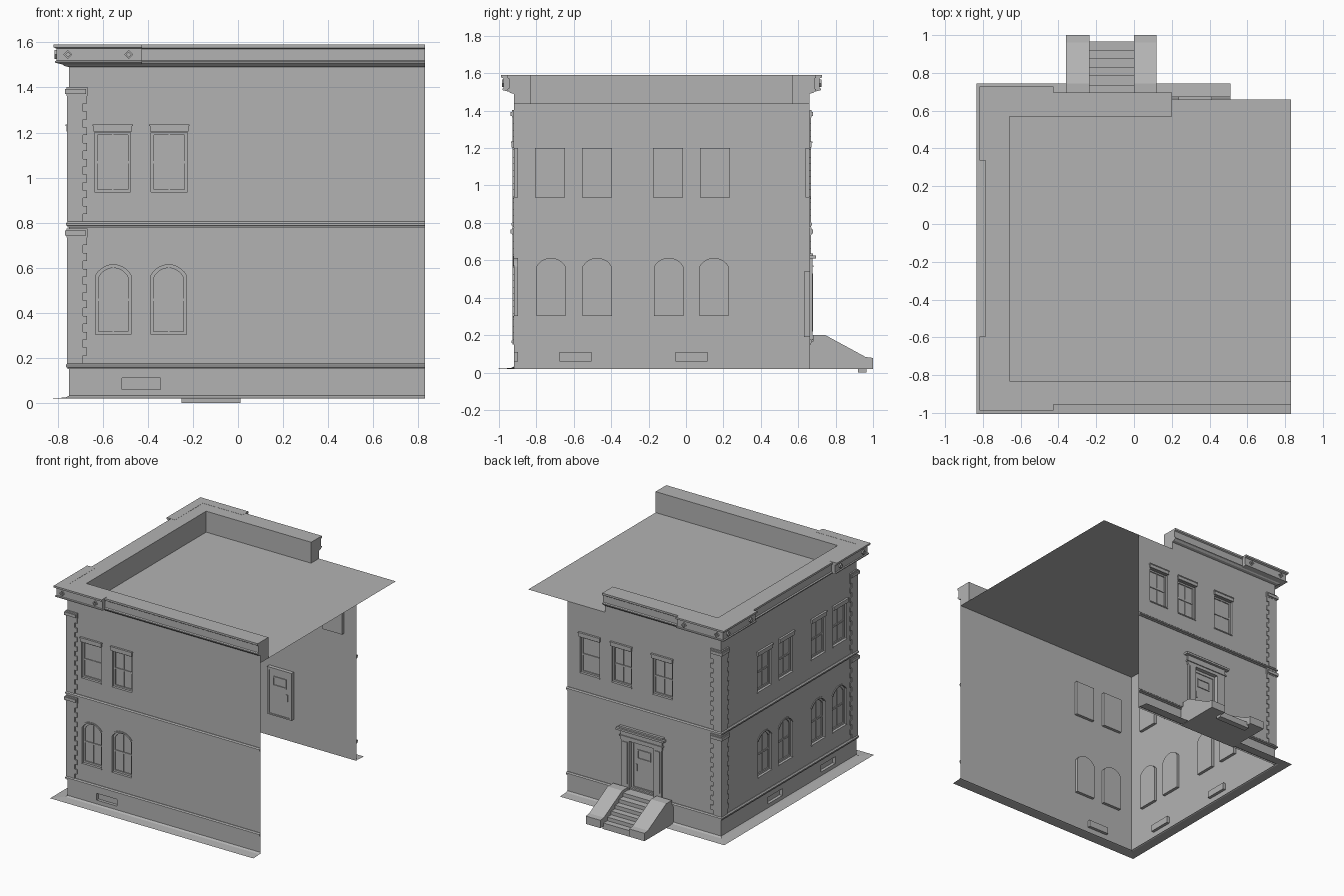
import bpy, bmesh, math
from mathutils import Vector

if "Cube" in bpy.data.objects:
    bpy.data.objects.remove(bpy.data.objects["Cube"])

grey = bpy.data.materials.new("plain_grey")
grey.use_nodes = True
COLOUR = (0.45, 0.45, 0.45, 1)
grey.diffuse_color = COLOUR
grey.node_tree.nodes["Principled BSDF"].inputs["Base Color"].default_value = COLOUR

# Outer limits of the wall sheets
X0, X1, XB = -0.75, 0.83, 0.51
Y0, Y1 = -0.92, 0.66
GROUND, ROOF = 0.02, 1.435

# Wall frames: u runs along the wall, v is height, d is distance outward
WALLS = {
    "front": lambda u, v, d: Vector((u, Y0 - d, v)),
    "side": lambda u, v, d: Vector((X0 - d, u, v)),
    "back": lambda u, v, d: Vector((u, Y1 + d, v)),
}


def finish(name, bm, outward=None):
    bmesh.ops.recalc_face_normals(bm, faces=bm.faces[:])
    if outward and sum(f.normal.dot(outward) * f.calc_area() for f in bm.faces) < 0:
        bmesh.ops.reverse_faces(bm, faces=bm.faces[:])
    mesh = bpy.data.meshes.new(name)
    bm.to_mesh(mesh)
    bm.free()
    mesh.materials.append(grey)
    ob = bpy.data.objects.new(name, mesh)
    bpy.context.collection.objects.link(ob)
    return ob


def loft(bm, rings, closed=True, cap=True):
    """Join successive rows of points with quads."""
    rows = [[bm.verts.new(p) for p in r] for r in rings]
    n = len(rows[0])
    for a, b in zip(rows, rows[1:]):
        for i in range(n if closed else n - 1):
            j = (i + 1) % n
            bm.faces.new((a[i], a[j], b[j], b[i]))
    if cap and closed:
        bm.faces.new(rows[0])
        bm.faces.new(rows[-1][::-1])


def sweep(bm, profile, path, closed=True):
    """Sweep a (distance, height) profile along (x, y, normal x, normal y) stops."""
    loft(bm, [[(x + nx * d, y + ny * d, z) for d, z in profile]
              for x, y, nx, ny in path], closed)


def box(bm, P, u0, u1, v0, v1, d0, d1):
    loft(bm, [[P(u, v, d) for u, v in ((u0, v0), (u1, v0), (u1, v1), (u0, v1))]
              for d in (d0, d1)])


def prism(bm, pts, x0, x1):
    loft(bm, [[(x, y, z) for y, z in pts] for x in (x0, x1)])


def around(end):
    return [(X1, Y0, 0, -1), (X0, Y0, -1, -1), (X0, Y1, -1, 1), (end, Y1, 0, 1)]


def corner(back, along_u, along_v):
    """L-shaped path round one of the two closed corners."""
    y, s = (Y1, 1) if back else (Y0, -1)
    return [(X0 + along_u, y, 0, s), (X0, y, -1, s), (X0, y - s * along_v, -1, 0)]


def rect(d0, d1, z0, z1):
    return [(d0, z0), (d1, z0), (d1, z1), (d0, z1)]


def outline(c, w, v0, v1, arch=0.0):
    """Opening outline, with an optional segmental arch."""
    h = w / 2
    pts = [(c - h, v0), (c + h, v0)]
    if not arch:
        return pts + [(c + h, v1), (c - h, v1)]
    r = (h * h + arch * arch) / (2 * arch)
    a = math.asin(h / r)
    for i in range(11):
        t = a - 2 * a * i / 10
        pts.append((c + r * math.sin(t), v1 - r + r * math.cos(t)))
    return pts


def strip(bm, P, outer, inner, d0, d1, closed=True):
    """Flat moulding between two matching outlines."""
    rows = [[P(*o, d0), P(*o, d1), P(*i, d1), P(*i, d0)] for o, i in zip(outer, inner)]
    if closed:
        rows.append(rows[0])
    loft(bm, rows, cap=not closed)


# Window centres on each wall
UPPER = {"front": (-0.556, -0.305), "side": (-0.727, -0.475, -0.097, 0.155),
         "back": (-0.27, 0.065, 0.325)}
LOWER = {"front": (-0.553, -0.308), "side": (-0.722, -0.475, -0.092, 0.15), "back": ()}
VENTS = {"front": (-0.43,), "side": (-0.59, 0.03), "back": ()}
DOOR = -0.105

# Walls with recessed openings, window frames and trim
for side, P in WALLS.items():
    u0, u1 = {"front": (X0, X1), "side": (Y0, Y1), "back": (X0, XB)}[side]
    depth = -0.022
    windows = [(c, 0.16, 0.935, 1.2, 0) for c in UPPER[side]]
    windows += [(c, 0.157, 0.303, 0.613, 0.047) for c in LOWER[side]]
    holes = [outline(*w) for w in windows]
    holes += [outline(c, 0.17, 0.06, 0.11) for c in VENTS[side]]
    if side == "back":
        holes.append(outline(DOOR, 0.2, 0.19, 0.54))

    bm = bmesh.new()
    loops = []
    for pts in [[(u0, GROUND), (u1, GROUND), (u1, ROOF), (u0, ROOF)]] + holes:
        vs = [bm.verts.new(P(u, v, 0)) for u, v in pts]
        for a, b in zip(vs, vs[1:] + vs[:1]):
            bm.edges.new((a, b))
        loops.append(vs)
    normal = P(0, 0, 1) - P(0, 0, 0)
    bmesh.ops.triangle_fill(bm, use_beauty=True, edges=bm.edges[:], normal=normal)
    for vs in loops[1:]:
        back = [bm.verts.new(v.co + normal * depth) for v in vs]
        for i in range(len(vs)):
            j = (i + 1) % len(vs)
            bm.faces.new((vs[i], vs[j], back[j], back[i]))
        bm.faces.new(back)
    finish(side + "_wall", bm, normal)

    frames, trim = bmesh.new(), bmesh.new()
    for (c, w, v0, v1, arch), pts in zip(windows, holes):
        mid = (v0 + v1) / 2
        inner = [(c + (u - c) * 0.84, mid + (v - mid) * 0.91) for u, v in pts]
        strip(frames, P, pts, inner, depth, depth + 0.008)
        box(frames, P, c - w * 0.42, c + w * 0.42, mid - 0.006, mid + 0.006, depth, depth + 0.006)
        box(frames, P, c - 0.003, c + 0.003, v0 + 0.012, v1 - 0.012, depth, depth + 0.004)
        box(trim, P, c - w * 0.52, c + w * 0.52, v0 - 0.008, v0, 0, 0.005)
        if arch:
            hood = [(c + (u - c) * 1.1, v + 0.01) for u, v in pts[2:]]
            strip(trim, P, hood, pts[2:], 0, 0.005, closed=False)
        else:
            box(trim, P, c - 0.086, c + 0.086, 1.204, 1.236, 0, 0.012)
            box(trim, P, c - 0.089, c + 0.089, 1.228, 1.236, 0, 0.015)
    finish(side + "_window_frames", frames)
    finish(side + "_window_trim", trim)

# Flat roof sheet and sloping ground apron
bm = bmesh.new()
loft(bm, [[(X0, Y0, ROOF), (X1, Y0, ROOF)], [(X0, Y1, ROOF), (X1, Y1, ROOF)]], closed=False)
finish("roof", bm, Vector((0, 0, 1)))
bm = bmesh.new()
sweep(bm, [(0.085, GROUND), (0.015, 0.024), (0, 0.032)], around(XB), closed=False)
finish("ground_apron", bm, Vector((0, 0, 1)))

# Horizontal bands
for name, z in (("base_band", 0.15), ("middle_band", 0.778)):
    bm = bmesh.new()
    sweep(bm, [(0, z), (0.007, z), (0.007, z + 0.007), (0.014, z + 0.01),
               (0.014, z + 0.019), (0.006, z + 0.026), (0, z + 0.026)], around(XB))
    finish(name, bm)

# Parapet with cornice, and heavier corner blocks
bm = bmesh.new()
sweep(bm, [(-0.09, ROOF), (-0.09, 1.59), (0.035, 1.59), (0.035, 1.576), (0.026, 1.57),
           (0.026, 1.52), (0.034, 1.515), (0.034, 1.508), (0.02, 1.495), (0, 1.49),
           (0, ROOF)], around(0.2))
finish("parapet", bm)
bm = bmesh.new()
for back in (False, True):
    sweep(bm, [(0, 1.495), (0.05, 1.507), (0.062, 1.51), (0.062, 1.517), (0.055, 1.52),
               (0.055, 1.572), (0.068, 1.578), (0.068, 1.591), (0, 1.591)],
          corner(back, 0.325, 0.325))
finish("parapet_corner_blocks", bm)

# Diamond studs on the corner blocks
bm = bmesh.new()
spots = [("front", -0.755), ("front", -0.485), ("back", -0.755), ("back", -0.485),
         ("side", Y0), ("side", Y0 + 0.265), ("side", Y1), ("side", Y1 - 0.265)]
for side, u in spots:
    def diamond(r):
        return [(u + r, 1.546), (u, 1.546 + r), (u - r, 1.546), (u, 1.546 - r)]
    strip(bm, WALLS[side], diamond(0.02), diamond(0.01), 0.055, 0.064)
finish("diamond_studs", bm)

# Toothed corner stones with capping blocks
bm = bmesh.new()
for back in (False, True):
    for z0, z1 in ((0.176, 0.735), (0.804, 1.363)):
        step = (z1 - z0) / 16
        for i in range(16):
            reach = 0.08 if i % 2 else 0.062
            sweep(bm, rect(0, 0.008, z0 + i * step, z0 + (i + 1) * step),
                  corner(back, reach, reach))
        sweep(bm, rect(0, 0.01, z1, z1 + 0.04), corner(back, 0.082, 0.082))
        sweep(bm, rect(0, 0.018, z1 + 0.008, z1 + 0.03), corner(back, 0.075, 0.075))
finish("corner_stones", bm)

# Door surround: pilasters, entablature and ledges
B = WALLS["back"]
bm = bmesh.new()
for s in (-1, 1):
    a, b = sorted((DOOR + s * 0.1, DOOR + s * 0.165))
    box(bm, B, a, b, 0.175, 0.54, 0, 0.015)
    box(bm, B, a + 0.012, b - 0.012, 0.22, 0.53, 0.015, 0.02)
for half, v0, v1, d in ((0.17, 0.54, 0.61, 0.015), (0.178, 0.563, 0.573, 0.022),
                        (0.195, 0.61, 0.625, 0.034), (0.18, 0.625, 0.637, 0.02)):
    box(bm, B, DOOR - half, DOOR + half, v0, v1, 0, d)
finish("door_surround", bm)

# Door leaf with glazed panel frame and handle, shown on both faces
bm = bmesh.new()
for d0, d1 in ((-0.022, -0.016), (-0.028, -0.022)):
    strip(bm, B, outline(DOOR, 0.2, 0.19, 0.54), outline(DOOR, 0.17, 0.2, 0.52), d0, d1)
    strip(bm, B, outline(DOOR, 0.11, 0.41, 0.48), outline(DOOR, 0.095, 0.418, 0.472), d0, d1)
    box(bm, B, DOOR + 0.055, DOOR + 0.067, 0.32, 0.37, d0, d1)
finish("door", bm)

# Entrance steps between sloping cheek walls
bm = bmesh.new()
edges = [0.965, 0.92, 0.875, 0.83, 0.785, 0.735]
profile = [(Y1, GROUND), (edges[0], GROUND)]
for i, y in enumerate(edges):
    z = 0.045 + 0.027 * i
    profile += [(y, z), (edges[i + 1] if i < 5 else Y1, z)]
prism(bm, profile, -0.235, 0.0)
finish("steps", bm)
bm = bmesh.new()
prism(bm, [(0.92, 0), (0.965, 0), (0.965, GROUND), (0.92, GROUND)], -0.25, 0.01)
finish("step_footing", bm)
bm = bmesh.new()
for x0, x1 in ((-0.36, -0.235), (0.0, 0.12)):
    prism(bm, [(Y1, GROUND), (1.0, GROUND), (1.0, 0.078), (0.96, 0.083),
               (0.745, 0.2), (0.68, 0.2), (0.68, 0.165), (Y1, 0.165)], x0, x1)
finish("step_cheek_walls", bm)
